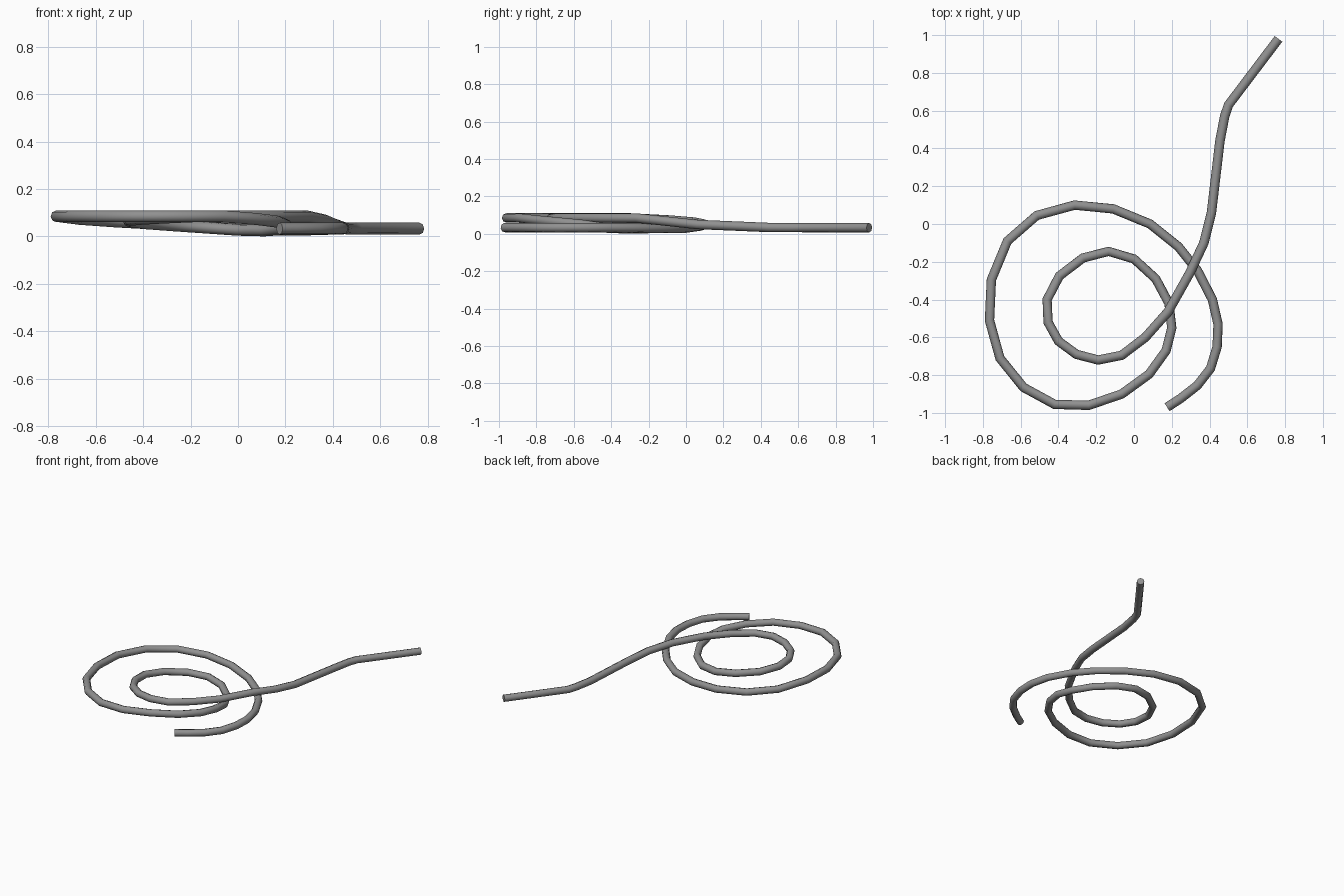
import bpy
import math

default_cube = bpy.data.objects.get("Cube")
if default_cube:
    bpy.data.objects.remove(default_cube, do_unlink=True)

ROPE_RADIUS = 0.025

# Grey rope material
grey = bpy.data.materials.new("rope grey")
grey.use_nodes = True
rope_colour = (0.28, 0.28, 0.28, 1)
grey.diffuse_color = rope_colour
grey.node_tree.nodes["Principled BSDF"].inputs["Base Color"].default_value = rope_colour

# Plan of each stretch of rope, in hundredths of a unit
straight_tail = [(76.5, 98), (50, 63), (48, 57), (45.5, 44), (41, 6),
                 (37, -10), (29.5, -26), (18, -46.5), (6, -60)]
inner_loop = [(-6.5, -69.5), (-19, -72), (-30.5, -69), (-40, -62), (-45.5, -52),
              (-46, -40), (-39.5, -27.5), (-27, -18), (-13.5, -14.5),
              (0, -18.5), (11.5, -29), (18.5, -42), (20, -55), (17, -67)]
outer_loop = [(8, -79.5), (-6.5, -90), (-24, -96), (-42, -95.5), (-58.5, -86.5),
              (-71, -71), (-76.5, -51), (-75.5, -29.5), (-67, -9), (-51.5, 4.5),
              (-31.5, 10), (-11, 8), (8.5, 0), (23.5, -12)]
free_end = [(33.5, -24.5), (41.5, -40), (44.5, -53), (44, -65), (40.5, -76.5),
            (33.5, -85.5), (24.5, -92.5), (17.5, -97)]

# Height of the rope at a few of the points; heights between are blended
height_keys = [(0, 3.3), (3, 3.4), (4, 5), (6, 8.4), (10, 8.5), (14, 6.5),
               (18, 2.8), (19, 2.5), (20, 3), (21, 5), (24, 8.5), (30, 8.5),
               (35, 3), (36, 2.8), (38, 3.3), (44, 3.3)]


def rope_height(index):
    """Blend linearly between the neighbouring height keys."""
    for (start, low), (end, high) in zip(height_keys, height_keys[1:]):
        if start <= index <= end:
            return low + (high - low) * (index - start) / (end - start)
    return height_keys[-1][1]


def make_rope(name, plan, radius, material):
    """Sweep an eight-sided tube with closed ends along the plan."""
    curve = bpy.data.curves.new(name, "CURVE")
    curve.dimensions = "3D"
    curve.bevel_depth = radius
    curve.bevel_resolution = 2
    curve.use_fill_caps = True
    spline = curve.splines.new("POLY")
    spline.points.add(len(plan) - 1)
    for index, (x, y) in enumerate(plan):
        position = (x / 100, y / 100, rope_height(index) / 100, 1)
        spline.points[index].co = position
    curve.materials.append(material)

    rope = bpy.data.objects.new(name, curve)
    bpy.context.collection.objects.link(rope)
    bpy.ops.object.select_all(action="DESELECT")
    rope.select_set(True)
    bpy.context.view_layer.objects.active = rope
    bpy.ops.object.convert(target="MESH")
    bpy.ops.object.shade_smooth_by_angle(angle=math.radians(50))
    return bpy.context.object


# Coiled rope lying on the ground, crossing over itself twice
make_rope("coiled_rope", straight_tail + inner_loop + outer_loop + free_end,
          ROPE_RADIUS, grey)
